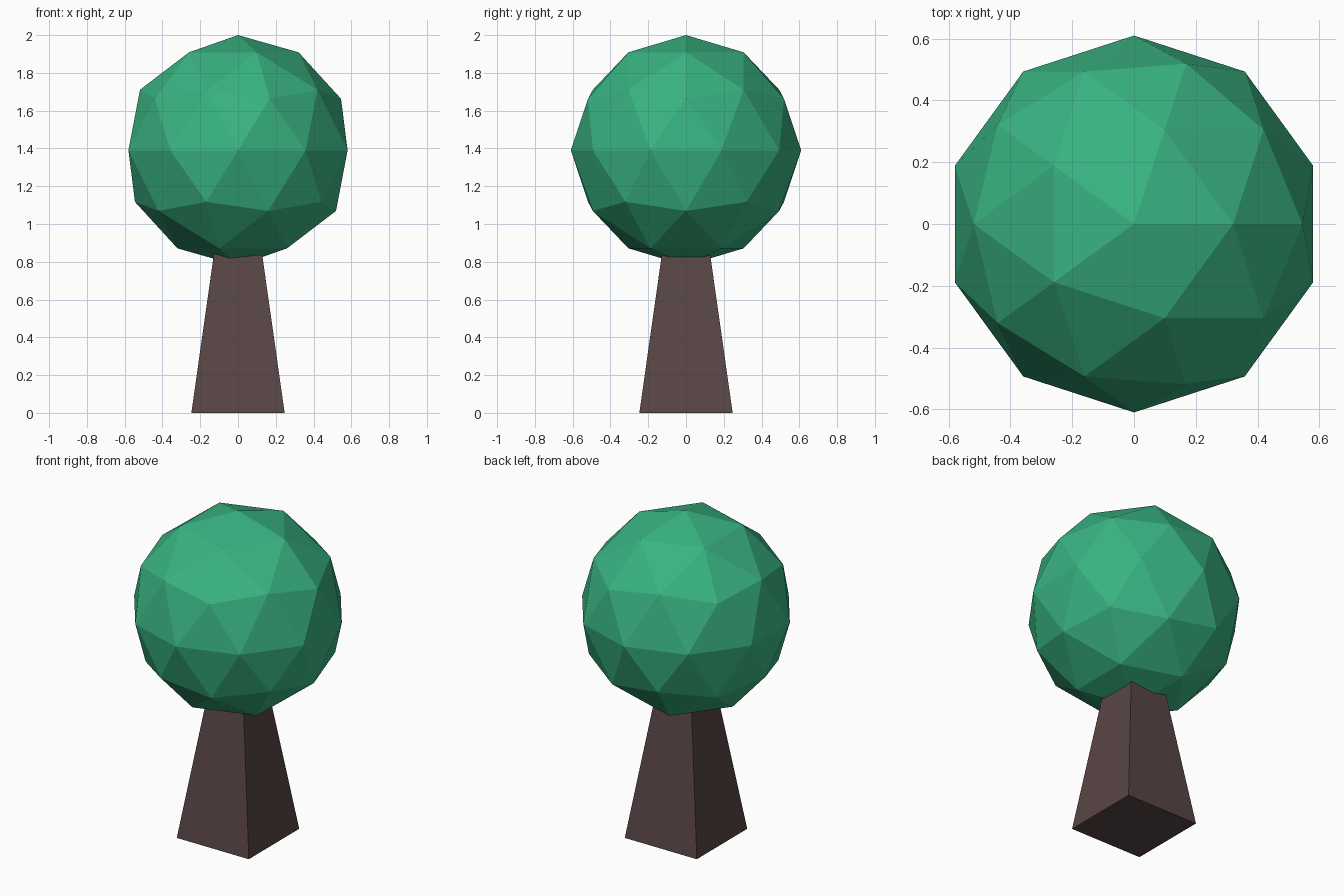
import bpy
from math import pi, sqrt

if "Cube" in bpy.data.objects:
    bpy.data.objects.remove(bpy.data.objects["Cube"])


def finish(name, color):
    obj = bpy.context.object
    obj.name = name
    mat = bpy.data.materials.new(name + "_colour")
    mat.diffuse_color = (*color, 1)
    mat.use_nodes = True
    mat.node_tree.nodes["Principled BSDF"].inputs["Base Color"].default_value = mat.diffuse_color
    obj.data.materials.append(mat)
    return obj


# Tapered square trunk, its top buried in the crown
BASE_HALF, TOP_HALF, TRUNK_H = 0.247, 0.105, 1.0
bpy.ops.mesh.primitive_cone_add(
    vertices=4, radius1=BASE_HALF * sqrt(2), radius2=TOP_HALF * sqrt(2),
    depth=TRUNK_H, location=(0, 0, TRUNK_H / 2), rotation=(0, 0, pi / 4))
finish("trunk", (0.10, 0.06, 0.06))

# Faceted round crown
CROWN_R = 0.61
bpy.ops.mesh.primitive_ico_sphere_add(
    subdivisions=2, radius=CROWN_R, location=(0, 0, 2 - CROWN_R))
finish("crown", (0.04, 0.45, 0.22))
